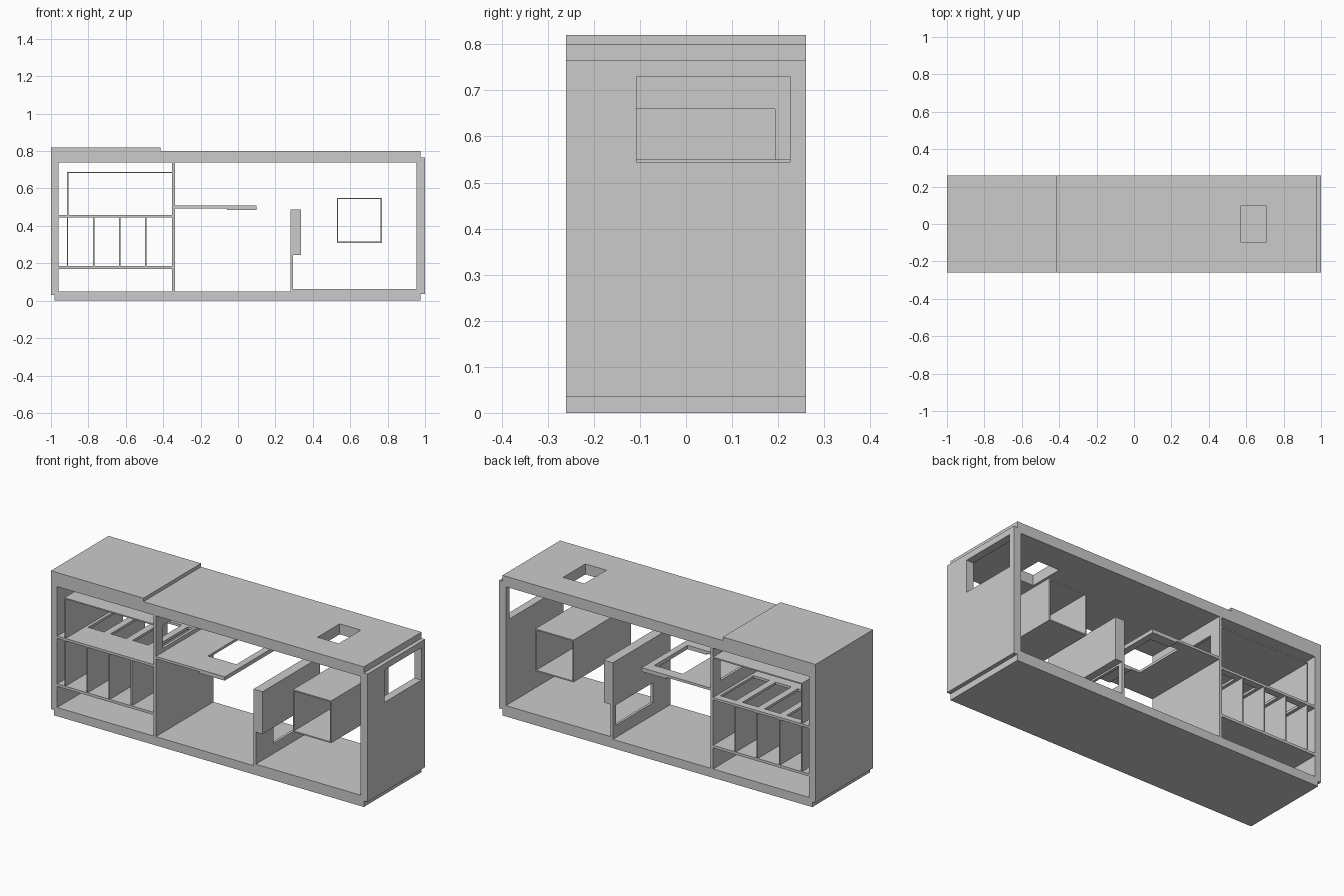
import bpy, bmesh

if "Cube" in bpy.data.objects:
    bpy.data.objects.remove(bpy.data.objects["Cube"])

D = 0.26  # half depth of the whole model


def panel(name, x, z, y=(-D, D), axis=2, holes=()):
    """Box with rectangular holes cut through along `axis`.
    Each hole is (u0, u1, v0, v1) on the two other axes in xyz order."""
    rng = (x, y, z)
    u, v = [a for a in range(3) if a != axis]
    us = sorted({*rng[u], *[c for h in holes for c in h[:2]]})
    vs = sorted({*rng[v], *[c for h in holes for c in h[2:]]})
    bm = bmesh.new()
    cache = {}

    def vert(i, j, k):
        if (i, j, k) not in cache:
            p = [0, 0, 0]
            p[u], p[v], p[axis] = us[i], vs[j], rng[axis][k]
            cache[i, j, k] = bm.verts.new(p)
        return cache[i, j, k]

    def solid(i, j):
        if not (0 <= i < len(us) - 1 and 0 <= j < len(vs) - 1):
            return False
        cu, cv = (us[i] + us[i + 1]) / 2, (vs[j] + vs[j + 1]) / 2
        return not any(a < cu < b and c < cv < d for a, b, c, d in holes)

    for i in range(len(us) - 1):
        for j in range(len(vs) - 1):
            if not solid(i, j):
                continue
            ring = [(i, j), (i + 1, j), (i + 1, j + 1), (i, j + 1)]
            for k in (0, 1):
                bm.faces.new([vert(a, b, k) for a, b in ring])
            sides = [(i, j - 1), (i + 1, j), (i, j + 1), (i - 1, j)]
            for n, nb in enumerate(sides):
                if not solid(*nb):
                    p, q = ring[n], ring[(n + 1) % 4]
                    bm.faces.new([vert(*p, 0), vert(*q, 0), vert(*q, 1), vert(*p, 1)])
    bmesh.ops.recalc_face_normals(bm, faces=bm.faces)
    me = bpy.data.meshes.new(name)
    bm.to_mesh(me)
    bm.free()
    ob = bpy.data.objects.new(name, me)
    bpy.context.collection.objects.link(ob)
    return ob


# Outer shell: floor, roof with skylight, raised roof, end walls
panel("floor", (-0.98, 0.977), (0, 0.05))
panel("raised_floor", (0.295, 0.955), (0.05, 0.062))
panel("roof", (-1, 0.977), (0.74, 0.80), holes=[(0.572, 0.706, -0.1, 0.1)])
panel("raised_roof", (-1, -0.415), (0.80, 0.82))
panel("left_wall", (-1, -0.96), (0.03, 0.74))
panel("right_wall", (0.955, 1), (0.035, 0.765), axis=0,
      holes=[(-0.107, 0.226, 0.545, 0.73)])

# Partition with serving window
panel("partition", (-0.353, -0.337), (0.05, 0.74), axis=0,
      holes=[(-0.193, 0.193, 0.53, 0.66)])

# Storage shelves, dividers and slotted top
div_x = [-0.912, -0.772, -0.632, -0.493]
panel("lower_shelf", (-0.96, -0.353), (0.17, 0.185))
slots = [(x + 0.022, x + 0.122, -0.08, 0.22) for x in div_x]
panel("slotted_shelf", (-0.96, -0.353), (0.444, 0.458), holes=slots)
for i, x in enumerate(div_x):
    panel(f"shelf_divider_{i + 1}", (x - 0.003, x + 0.004), (0.185, 0.444))
panel("upper_cover_side", (-0.914, -0.907), (0.458, 0.682))
panel("upper_cover_top", (-0.914, -0.353), (0.682, 0.689))

# Counter with basin opening and thicker end
basin = (-0.12, 0.06, -0.10, 0.20)
panel("counter", (-0.337, 0.098), (0.494, 0.508), holes=[basin])
panel("counter_underside", (-0.06, 0.098), (0.486, 0.494),
      holes=[(-0.06, 0.06, -0.10, 0.20)])

# Bench divider: thin open base and thick backrest
panel("bench_base", (0.28, 0.295), (0.05, 0.245), axis=0,
      holes=[(-0.10, 0.23, 0.12, 0.235)])
panel("bench_backrest", (0.28, 0.337), (0.245, 0.487))

# Open square tube box
panel("tube_box", (0.528, 0.77), (0.309, 0.55), axis=1,
      holes=[(0.535, 0.763, 0.316, 0.543)])
